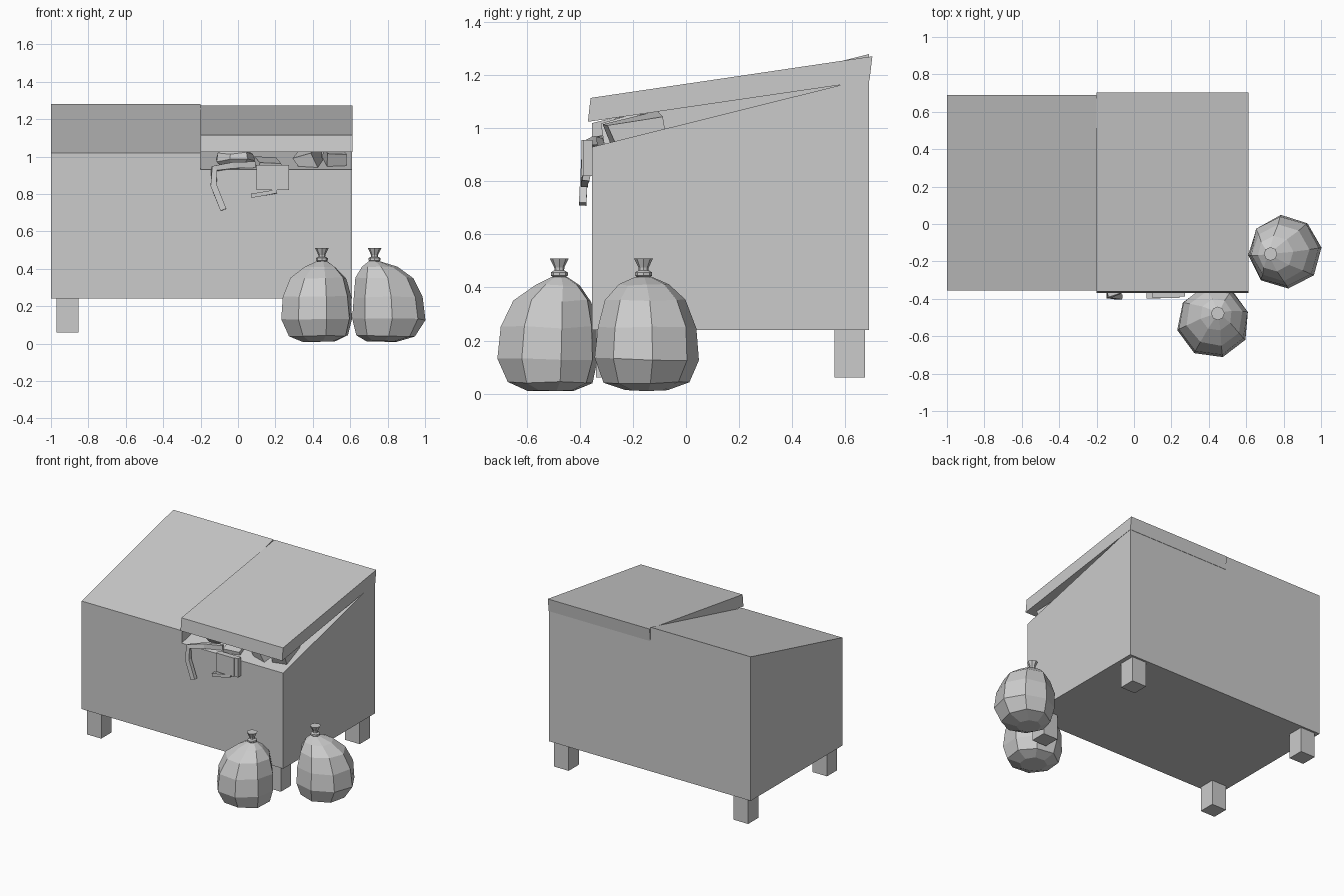
import bpy, bmesh, math, random
from mathutils import Vector, Matrix

if "Cube" in bpy.data.objects:
    bpy.data.objects.remove(bpy.data.objects["Cube"])

random.seed(4)


def finish(name, bm):
    bmesh.ops.recalc_face_normals(bm, faces=bm.faces)
    me = bpy.data.meshes.new(name)
    bm.to_mesh(me)
    bm.free()
    ob = bpy.data.objects.new(name, me)
    bpy.context.collection.objects.link(ob)
    return ob


def prism(name, profile, x0, x1):
    """Side profile (y, z) extruded along x."""
    bm = bmesh.new()
    f = bm.faces.new([bm.verts.new((x0, y, z)) for y, z in profile])
    r = bmesh.ops.extrude_face_region(bm, geom=[f])
    verts = [v for v in r['geom'] if isinstance(v, bmesh.types.BMVert)]
    bmesh.ops.translate(bm, verts=verts, vec=(x1 - x0, 0, 0))
    return finish(name, bm)


def block(name, loc, size, rot=(0, 0, 0), jitter=0.0):
    bm = bmesh.new()
    bmesh.ops.create_cube(bm, size=1)
    for v in bm.verts:
        v.co = Vector([c * s + random.uniform(-jitter, jitter) for c, s in zip(v.co, size)])
    ob = finish(name, bm)
    ob.location, ob.rotation_euler = loc, rot
    return ob


def loft(name, rings, sides, turn=0.0, jitter=0.0):
    """Rings (x, y, z, radius) joined into a capped shell."""
    bm = bmesh.new()
    loops = []
    for x, y, z, r in rings:
        loop = []
        for i in range(sides):
            a = turn + math.tau * i / sides
            k = r * (1 + random.uniform(-jitter, jitter))
            loop.append(bm.verts.new((x + k * math.cos(a), y + k * math.sin(a),
                                      z + r * random.uniform(-jitter, jitter))))
        loops.append(loop)
    for a, b in zip(loops, loops[1:]):
        for i in range(sides):
            j = (i + 1) % sides
            bm.faces.new((a[i], a[j], b[j], b[i]))
    bm.faces.new(loops[0][::-1])
    bm.faces.new(loops[-1])
    return finish(name, bm)


def strip(name, path, w, d):
    """Rectangular band following (x, y, z) points."""
    cu = bpy.data.curves.new(name, 'CURVE')
    bm = bmesh.new()
    bpy.data.curves.remove(cu)
    loops = []
    pts = [Vector(p) for p in path]
    for i, p in enumerate(pts):
        t = (pts[min(i + 1, len(pts) - 1)] - pts[max(i - 1, 0)]).normalized()
        s = t.cross(Vector((0, 1, 0))).normalized()
        n = s.cross(t).normalized()
        loops.append([bm.verts.new(p + s * a * w / 2 + n * b * d / 2)
                      for a, b in ((-1, -1), (1, -1), (1, 1), (-1, 1))])
    for a, b in zip(loops, loops[1:]):
        for i in range(4):
            j = (i + 1) % 4
            bm.faces.new((a[i], a[j], b[j], b[i]))
    bm.faces.new(loops[0][::-1])
    bm.faces.new(loops[-1])
    return finish(name, bm)


# Bin body with the closed left lid flush, right half cut down to the rim
body = prism("bin_body", [(-.355, .24), (.69, .24), (.69, 1.28), (-.355, 1.02)], -1, .61)
cutter = prism("rim_cutter", [(-.455, .905), (.79, 1.215), (.79, 1.5), (-.455, 1.5)], -.2, .8)
mod = body.modifiers.new("rim", 'BOOLEAN')
mod.operation, mod.object, mod.solver = 'DIFFERENCE', cutter, 'EXACT'
bpy.context.view_layer.objects.active = body
bpy.ops.object.modifier_apply(modifier=mod.name)
bpy.data.objects.remove(cutter)

# Raised right lid
prism("open_lid", [(-.37, 1.025), (.692, 1.18), (.703, 1.272), (-.36, 1.115)], -.2, .612)

# Legs
for sx, xn in ((-.912, "left"), (.522, "right")):
    for sy, yn in ((-.282, "front"), (.618, "back")):
        block(f"{yn}_{xn}_leg", (sx, sy, .155), (.116, .116, .19))

# Tied sacks on the ground
bag1 = [(.43, -.51, .012, .09), (.43, -.515, .04, .165), (.425, -.518, .13, .195),
        (.425, -.515, .25, .188), (.43, -.505, .35, .15), (.44, -.485, .41, .085),
        (.448, -.478, .44, .03)]
bag2 = [(.77, -.15, .012, .08), (.79, -.15, .04, .16), (.805, -.146, .13, .198),
        (.80, -.147, .25, .187), (.785, -.152, .35, .155), (.755, -.158, .41, .095),
        (.73, -.16, .44, .03)]
for n, rings, turn in (("front", bag1, .25), ("side", bag2, .1)):
    loft(f"{n}_sack", rings, 8, turn, .03)
    x, y = rings[-1][:2]
    loft(f"{n}_sack_tie", [(x, y, .438, .022), (x, y, .445, .032),
                           (x, y, .457, .032), (x, y, .464, .02)], 8)
    loft(f"{n}_sack_neck", [(x, y, .455, .018), (x, y, .475, .019), (x, y, .51, .036)], 8)

# Rubbish under the open lid
ball = loft("squashed_bag", [(-.02, -.2, .945, .07), (-.02, -.2, .98, .11),
                             (-.02, -.2, 1.02, .1), (-.02, -.2, 1.045, .06)], 7, 0, .08)
block("crumpled_box_right", (.52, -.19, 1.0), (.1, .21, .075), (.2, .1, .15), .012)
block("crumpled_box_middle", (.38, -.23, .985), (.11, .15, .07), (.25, -.2, -.3), .015)
block("flat_packet", (.16, -.25, .965), (.12, .16, .03), (.25, .05, .2), .006)

# Rubbish hanging over the front rim
strip("hanging_strip", [(.09, -.3, .957), (-.03, -.34, .953), (-.128, -.378, .935),
                        (-.13, -.383, .845), (-.078, -.39, .715)], .033, .028)
block("hanging_carton", (.172, -.375, .888), (.145, .04, .135))
block("carton_flap", (.258, -.37, .888), (.027, .035, .135))
strip("hanging_scrap", [(.07, -.383, .79), (.14, -.383, .802), (.2, -.378, .812), (.2, -.37, .85)], .022, .028)
